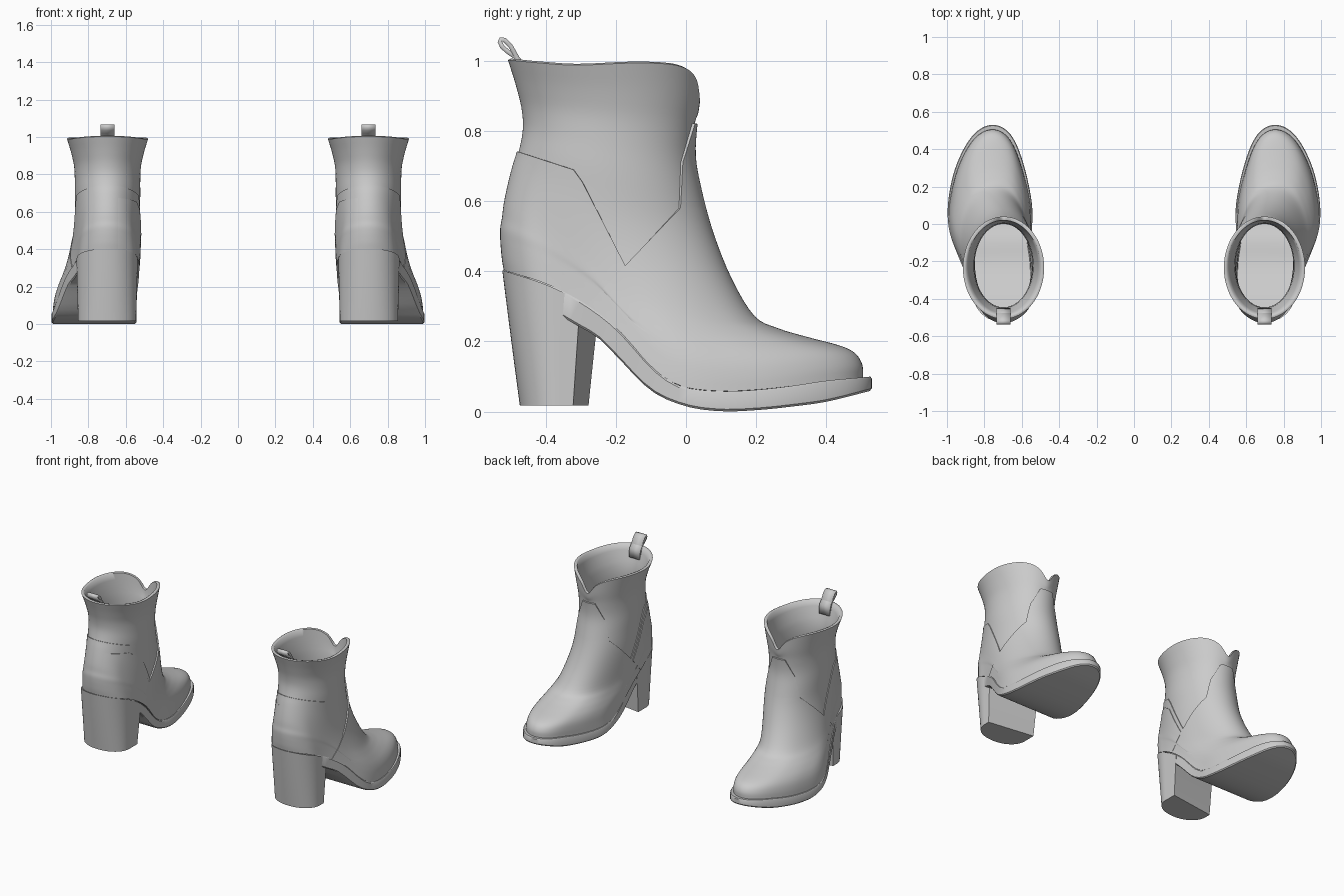
import bpy, bmesh, math
from mathutils import Vector

if "Cube" in bpy.data.objects:
    bpy.data.objects.remove(bpy.data.objects["Cube"])

N = 96  # points around each cross-section
leather = bpy.data.materials.new("grey leather")
leather.diffuse_color = (0.6, 0.6, 0.6, 1)
leather.use_nodes = True
leather.node_tree.nodes["Principled BSDF"].inputs["Base Color"].default_value = leather.diffuse_color


def spline(keys, x):
    """Smooth interpolation through (x, value, ...) rows."""
    x = min(max(x, keys[0][0]), keys[-1][0])
    i = 0
    while i < len(keys) - 2 and x > keys[i + 1][0]:
        i += 1
    a, b = keys[i], keys[i + 1]
    p, q = keys[max(i - 1, 0)], keys[min(i + 2, len(keys) - 1)]
    h = b[0] - a[0]
    u = (x - a[0]) / h
    out = []
    for c in range(1, len(a)):
        ma = (b[c] - p[c]) / (b[0] - p[0]) * h
        mb = (q[c] - a[c]) / (q[0] - a[0]) * h
        out.append((2*u**3 - 3*u*u + 1)*a[c] + (u**3 - 2*u*u + u)*ma
                   + (3*u*u - 2*u**3)*b[c] + (u**3 - u*u)*mb)
    return out if len(out) > 1 else out[0]


# seam between upper and sole, sole underside, plan centre line (by y)
SEAM = [(-.52, .405), (-.4, .365), (-.3, .315), (-.2, .24), (-.1, .13), (-.05, .09),
        (0, .068), (.1, .058), (.2, .062), (.3, .073), (.4, .088), (.53, .1)]
UNDER = [(-.52, .335), (-.4, .295), (-.3, .24), (-.25, .21), (-.2, .16), (-.1, .06),
         (0, .015), (.1, .001), (.2, .004), (.3, .014), (.4, .028), (.53, .06)]
CENTRE = [(-.52, .7), (-.35, .702), (-.2, .735), (-.05, .765), (.1, .77), (.3, .77), (.53, .755)]
# sole width and collar height from back (0) to front (1)
WIDTH = [(0, .27), (.07, .258), (.16, .222), (.3, .212), (.55, .228), (.7, .225), (.88, .222), (1, .232)]
COLLAR = [(0, 1.003), (.15, .995), (.35, .988), (.65, .994), (.85, .99), (.94, .975),
          (.98, .95), (.994, .92), (1, .885)]
# sections up the boot: back y z, front y z, seam sag, shaft blend, shaft width, collar blend
RINGS = [(0, -.515, .40, .497, .10, 1, 0, .172, 0),
         (1, -.52, .43, .495, .135, .97, .08, .172, 0),
         (2, -.523, .46, .475, .165, .93, .16, .172, 0),
         (3, -.525, .49, .43, .185, .87, .26, .171, 0),
         (4, -.525, .52, .345, .207, .78, .38, .17, 0),
         (5, -.52, .55, .26, .232, .66, .52, .169, 0),
         (6, -.515, .59, .19, .268, .5, .68, .169, 0),
         (7, -.505, .64, .124, .375, .3, .84, .17, 0),
         (8, -.49, .70, .07, .51, .15, .97, .172, 0),
         (9, -.475, .75, .035, .64, .05, 1, .175, 0),
         (10, -.465, .81, .02, .73, 0, 1, .175, 0),
         (11, -.47, .87, .025, .82, 0, 1, .179, 0),
         (12, -.487, .87, .035, .82, 0, 1, .195, .5),
         (13, -.508, .87, .04, .82, 0, 1, .217, 1)]


def section(t, inset=0.0):
    yb, zb, yf, zf, sag, blend, shaft, col = spline(RINGS, t)
    pts = []
    for i in range(N):
        a = 2 * math.pi * i / N
        s = (1 - math.cos(a)) / 2
        y = yb + inset + (yf - yb - 2 * inset) * s
        z = zb + (zf - zb) * s
        z += sag * (spline(SEAM, -.515 + 1.012 * s) - (.40 - .30 * s))
        z += (spline(COLLAR, s) - z) * col
        w = (spline(WIDTH, s) - .006 - .014 * s) * (1 - blend) + shaft * blend - inset
        u = min(max((z - .08) / .5, 0), 1)
        cx = spline(CENTRE, y) + (.6975 - spline(CENTRE, y)) * u * u * (3 - 2 * u)
        pts.append(Vector((cx + w * math.sin(a), y, z)))
    return pts


def outline(table, grow=0.0, drop=0.0):
    """Plan outline of the sole at heights from a table."""
    pts = []
    for i in range(N):
        a = 2 * math.pi * i / N
        s = (1 - math.cos(a)) / 2
        y = -.506 - grow + (1.036 + 2 * grow) * s
        w = spline(WIDTH, s) + grow
        pts.append(Vector((spline(CENTRE, y) + w * math.sin(a), y, spline(table, y) - drop)))
    return pts


def loft(bm, rings):
    grid = [[bm.verts.new(p) for p in r] for r in rings]
    for lo, hi in zip(grid, grid[1:]):
        n = len(lo)
        for i in range(n):
            bm.faces.new((lo[i], lo[(i + 1) % n], hi[(i + 1) % n], hi[i]))
    return grid


def cap(bm, ring, up):
    """Close a left/right paired ring with strips across."""
    for i in range(N // 2):
        f = [ring[i], ring[i + 1], ring[(N - i - 1) % N], ring[-i % N]]
        f = list(dict.fromkeys(f))
        bm.faces.new(f if up else f[::-1])


def finish(name, bm, angle=35):
    me = bpy.data.meshes.new(name)
    bm.to_mesh(me)
    bm.free()
    me.materials.append(leather)
    me.shade_smooth()
    me.set_sharp_from_angle(angle=math.radians(angle))
    ob = bpy.data.objects.new(name, me)
    bpy.context.collection.objects.link(ob)
    m = ob.modifiers.new("pair", 'MIRROR')  # second boot
    m.use_mirror_merge = False
    return ob


# upper: outer skin, rolled collar edge, lining down to the footbed
OUTER = [section(13 * k / 52) for k in range(53)]
bm = bmesh.new()
rim = [p + Vector((0, 0, .004)) for p in section(13, .008)]
inner = [section(t, .02) for t in (13, 12.5, 12, 11.5, 11, 10, 9)]
inner += [[p - Vector((0, 0, .006)) for p in section(t, .02)] for t in (8, 7, 6, 5, 4, 3, 2, 1, .5)]
g = loft(bm, OUTER + [rim] + inner)
cap(bm, g[-1], True)
finish("upper", bm, 60)


def panel(name, pieces, lift, inner_only=False):
    """Raised overlay: skin trimmed by lines in (y, z), keeping the right of each line."""
    bm = bmesh.new()
    for lines in pieces:
        part = bmesh.new()
        loft(part, OUTER)
        cuts = [((0, p[0], p[1]), (0, p[1] - q[1], q[0] - p[0])) for p, q in lines]
        if inner_only:
            cuts.append(((.66, 0, 0), (1, 0, 0)))
        for co, no in cuts:
            bmesh.ops.bisect_plane(part, geom=part.verts[:] + part.edges[:] + part.faces[:], dist=1e-5,
                                   plane_co=co, plane_no=Vector(no).normalized(), clear_outer=True)
        tmp = bpy.data.meshes.new("tmp")
        part.to_mesh(tmp)
        part.free()
        bm.from_mesh(tmp)
        bpy.data.meshes.remove(tmp)
    bmesh.ops.remove_doubles(bm, verts=bm.verts[:], dist=2e-4)
    bm.normal_update()
    nrm = {v: v.normal.copy() for v in bm.verts}
    for v, n in nrm.items():
        # the inner patch fades into the counter towards the back
        fade = min(max((.66 - v.co.x) / .08, 0), 1) if inner_only else 1
        v.co += n * (.004 + (lift - .004) * fade)
    rim_edges = [e for e in bm.edges if e.is_boundary]
    bmesh.ops.extrude_edge_only(bm, edges=rim_edges)
    for v in [v for v in bm.verts if v not in nrm]:
        o = next(e.other_vert(v) for e in v.link_edges if e.other_vert(v) in nrm)
        v.co -= nrm[o] * (lift + .004)
    finish(name, bm, 50)


# toe panel with tongue, heel counter, inner side patch
panel("vamp", [[((-.28, .30), (-.02, .58)), ((0, .58), (1, .58))],
               [((1, .58), (0, .58)), ((-.02, .58), (-.015, .71)), ((-.015, .71), (.019, .825)),
                ((0, .822), (1, .822))]], .008)
SIDE = ((-.02, .58), (-.28, .30))
panel("heel_counter", [[((-.53, .758), (-.32, .69)), ((-.32, .69), (-.295, .655)),
                        ((-.295, .655), (-.17, .41)), SIDE]], .005)
panel("inner_patch", [[((-.53, .68), (-.36, .655)), ((-.36, .655), (-.3, .61)),
                       ((-.3, .61), (-.2, .42)), SIDE]], .009, True)

# sole with welt edge
bm = bmesh.new()
g = loft(bm, [outline(UNDER, -.006), outline(UNDER, 0, -.006), outline(SEAM, 0, .006), outline(SEAM, -.004)])
cap(bm, g[0], False)
cap(bm, g[-1], True)
finish("sole", bm)

# block heel: rounded back, flat slanted front face
bm = bmesh.new()
rings = []
for k in range(13):
    f = k / 12
    yb, w, ym = -.474 - .05 * f, .155 + .009 * f, -.36 + .005 * f
    pts = []
    for j in range(33):
        a = math.pi * (j / 32 - .5)
        pts.append((.7 + w * math.copysign(abs(math.sin(a)) ** .95, a), ym + (yb - ym) * math.cos(a) ** .95))
    pts += [(.7 + w, -.322 + .02 * f), (.7 - w, -.278 + .028 * f)]
    rings.append([Vector((x, y, .017 + (spline(SEAM, y) - .003 - .017) * f)) for x, y in pts])
g = loft(bm, rings)
bm.faces.new(g[0][::-1])
bm.faces.new(g[-1])
finish("heel", bm)

# pull loop at the back of the collar
path = [(-.468, .93), (-.474, .98), (-.482, 1.01), (-.5, 1.042), (-.518, 1.06), (-.528, 1.062), (-.531, 1.054),
        (-.524, 1.04), (-.505, 1.024), (-.48, 1.007), (-.462, .985), (-.456, .93)]
bm = bmesh.new()
cols = [[bm.verts.new((x, y, z)) for y, z in path] for x in (.66, .735)]
for i in range(len(path) - 1):
    bm.faces.new((cols[0][i], cols[0][i + 1], cols[1][i + 1], cols[1][i]))
ob = finish("pull_loop", bm, 60)
sol = ob.modifiers.new("thickness", 'SOLIDIFY')
sol.thickness = .013
sol.offset = 0
